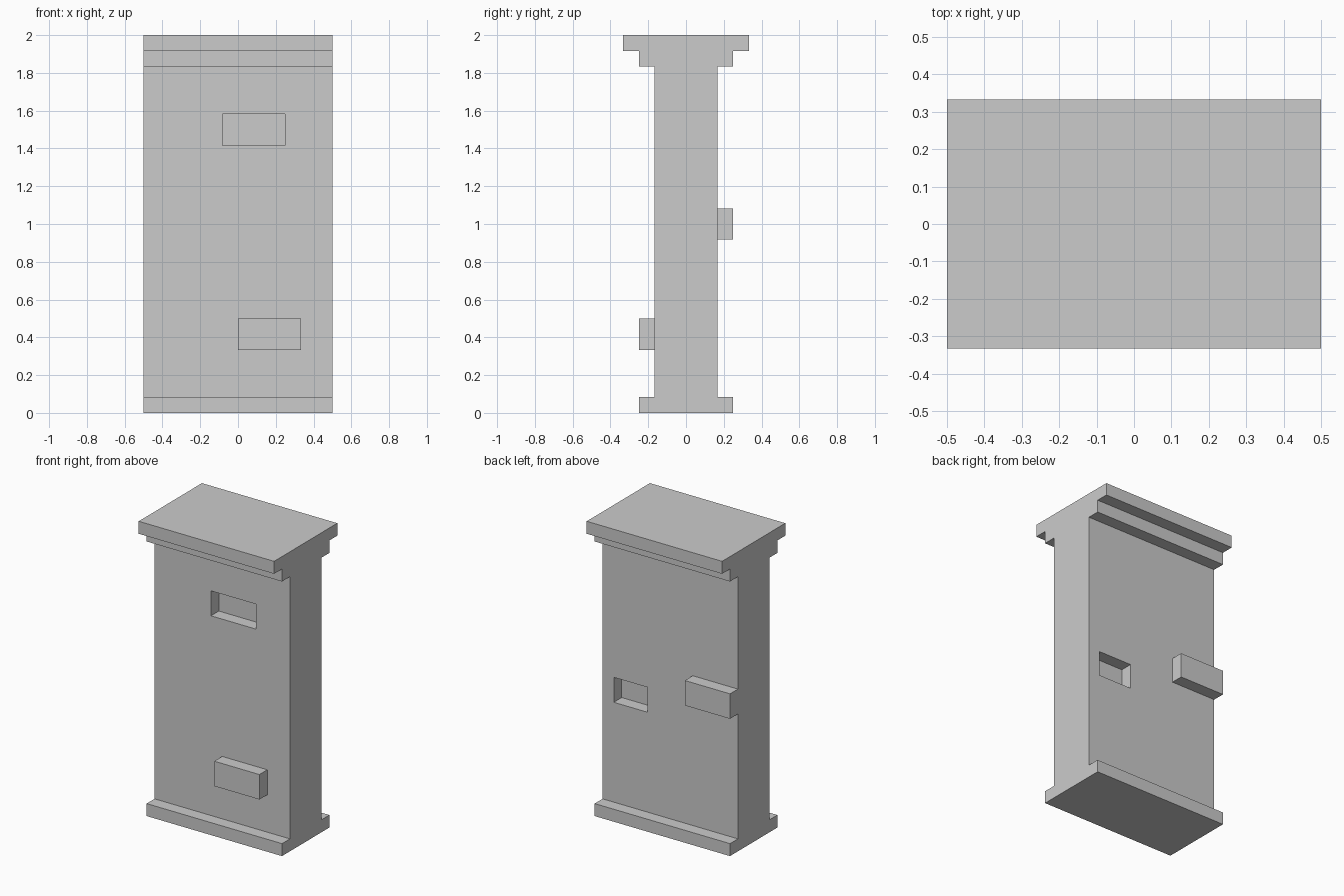
import bpy, bmesh

if "Cube" in bpy.data.objects:
    bpy.data.objects.remove(bpy.data.objects["Cube"])

U = 1 / 12  # grid step of the model


def extrude_profile(name, half):
    """Mirror a half profile of (y, z) points and extrude it along x."""
    outline = half + [(-y, z) for y, z in reversed(half)]
    bm = bmesh.new()
    face = bm.faces.new([bm.verts.new((-6 * U, y * U, z * U)) for y, z in outline])
    ext = bmesh.ops.extrude_face_region(bm, geom=[face])
    verts = [g for g in ext["geom"] if isinstance(g, bmesh.types.BMVert)]
    bmesh.ops.translate(bm, verts=verts, vec=(12 * U, 0, 0))
    bmesh.ops.recalc_face_normals(bm, faces=bm.faces)
    return finish(name, bm)


def box(name, x, y, z):
    """Box from (min, max) ranges in grid steps."""
    bm = bmesh.new()
    bmesh.ops.create_cube(bm, size=1)
    for v in bm.verts:
        v.co = [U * (r[0] if c < 0 else r[1]) for c, r in zip(v.co, (x, y, z))]
    return finish(name, bm)


def finish(name, bm):
    mesh = bpy.data.meshes.new(name)
    bm.to_mesh(mesh)
    bm.free()
    obj = bpy.data.objects.new(name, mesh)
    bpy.context.collection.objects.link(obj)
    return obj


# Wall with plinth and stepped cornice
wall = extrude_profile("wall", [(3, 0), (3, 1), (2, 1), (2, 22),
                                (3, 22), (3, 23), (4, 23), (4, 24)])

# Missing-brick recesses, front and back
for name, x, y, z in [("front_recess_cutter", (-1, 3), (-2.5, -1), (17, 19)),
                      ("back_recess_cutter", (2, 5), (1, 2.5), (9, 11))]:
    cutter = box(name, x, y, z)
    cutter.hide_render = True
    cutter.hide_viewport = True
    cutter.display_type = 'WIRE'
    mod = wall.modifiers.new(name, 'BOOLEAN')
    mod.operation = 'DIFFERENCE'
    mod.solver = 'EXACT'
    mod.object = cutter

# Protruding bricks
box("front_brick", (0, 4), (-3, -2), (4, 6))
box("back_brick", (-6, -2), (2, 3), (11, 13))
